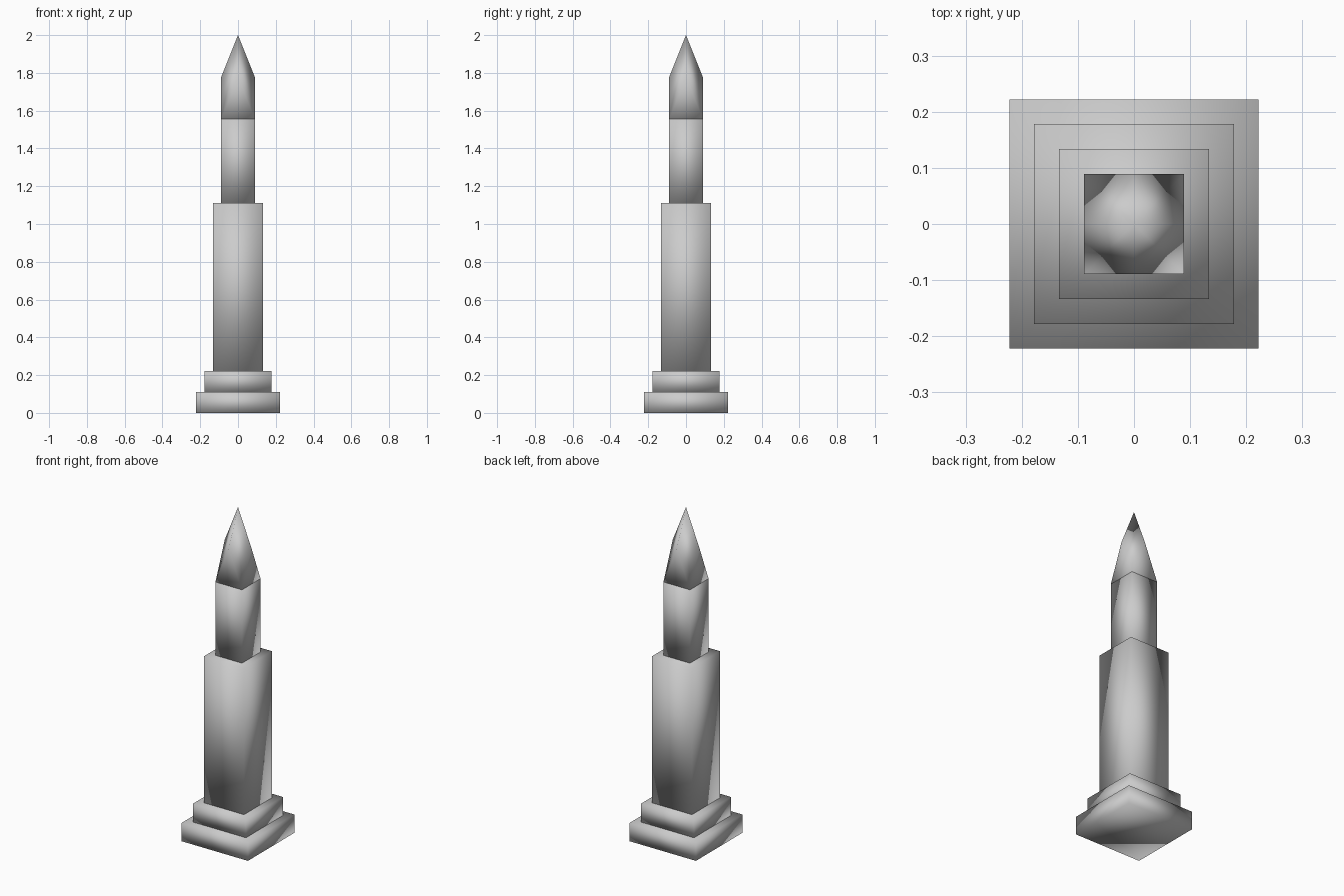
import bpy
import bmesh

if "Cube" in bpy.data.objects:
    bpy.data.objects.remove(bpy.data.objects["Cube"], do_unlink=True)

U = 2 / 9  # stone module: the tower is nine modules tall

stone = bpy.data.materials.new("grey stone")
stone.use_nodes = True
stone.diffuse_color = (0.6, 0.6, 0.6, 1)
stone.node_tree.nodes["Principled BSDF"].inputs["Base Color"].default_value = (0.6, 0.6, 0.6, 1)


def finish(name, bm):
    """Turn a bmesh into a softly shaded stone part."""
    bmesh.ops.recalc_face_normals(bm, faces=bm.faces)
    for face in bm.faces:
        face.smooth = True
    mesh = bpy.data.meshes.new(name)
    bm.to_mesh(mesh)
    bm.free()
    mesh.materials.append(stone)
    bpy.context.collection.objects.link(bpy.data.objects.new(name, mesh))


def block(name, half, low, high):
    """Square block between two heights."""
    bm = bmesh.new()
    bmesh.ops.create_cube(bm, size=1)
    for v in bm.verts:
        v.co.x *= 2 * half
        v.co.y *= 2 * half
        v.co.z = high if v.co.z > 0 else low
    finish(name, bm)


def helm_spire(name, half, low, high):
    """Four gables carrying four diamond-shaped roof faces."""
    bm = bmesh.new()
    mid = (low + high) / 2
    corners = [bm.verts.new((x * half, y * half, low))
               for x, y in ((-1, -1), (1, -1), (1, 1), (-1, 1))]
    gables = [bm.verts.new((x * half, y * half, mid))
              for x, y in ((0, -1), (1, 0), (0, 1), (-1, 0))]
    apex = bm.verts.new((0, 0, high))
    for i in range(4):
        bm.faces.new((corners[i], corners[(i + 1) % 4], gables[i]))
        bm.faces.new((corners[i], gables[i], apex, gables[i - 1]))
    bm.faces.new(corners[::-1])
    finish(name, bm)


# Stepped plinth
block("lower_plinth", U, 0, U / 2)
block("upper_plinth", 0.8 * U, U / 2, U)

# Tower stages
block("main_shaft", 0.6 * U, U, 5 * U)
block("upper_shaft", 0.4 * U, 5 * U, 7 * U)

# Pointed roof
helm_spire("spire", 0.4 * U, 7 * U, 9 * U)
